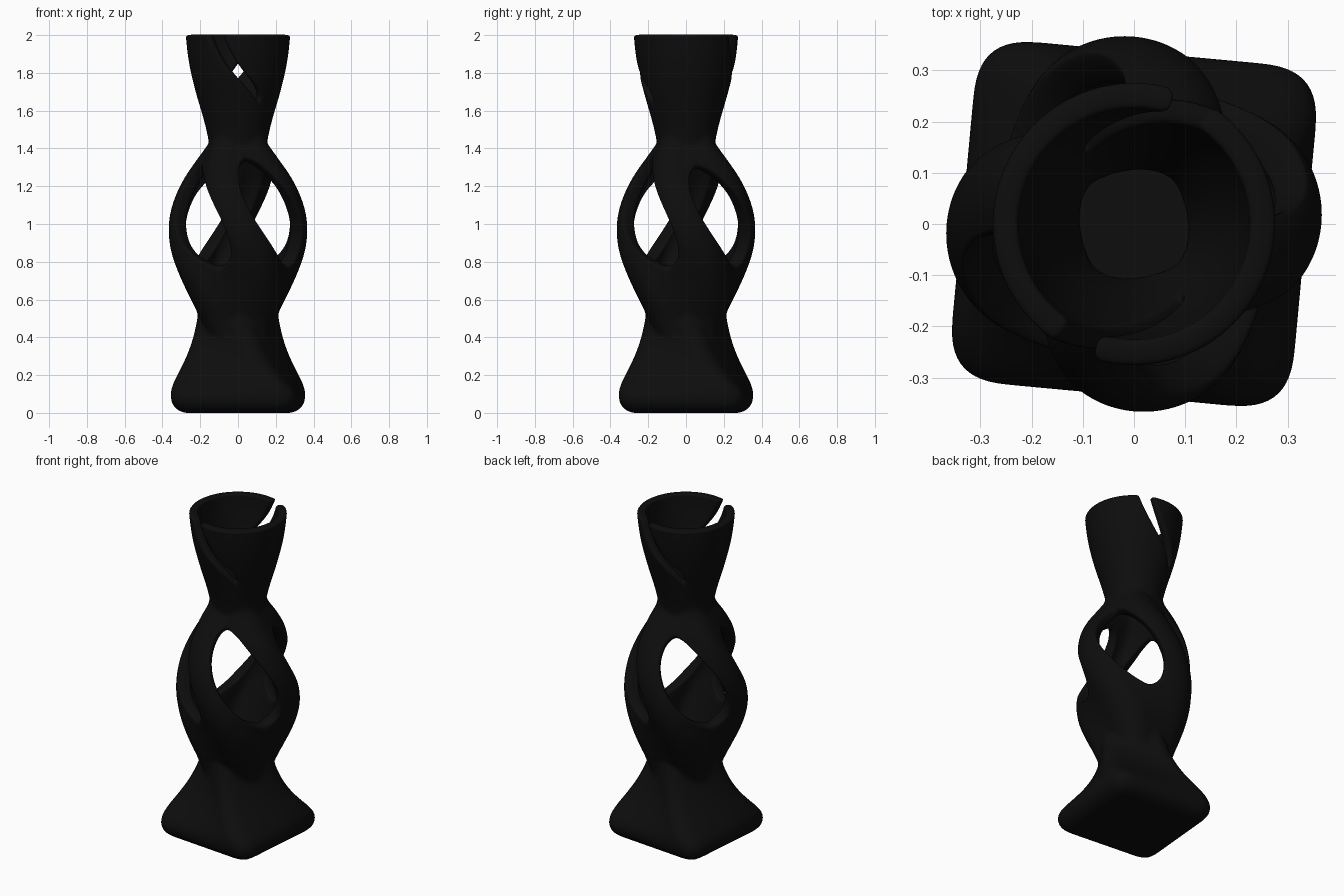
import bpy, bmesh
from math import sin, cos, atan2, radians, sqrt

cube = bpy.data.objects.get("Cube")
if cube:
    bpy.data.objects.remove(cube)

# Silhouettes of the three merged forms: height, half width, corner rounding
BASE = [(0, .285, .012), (.012, .32, .045), (.04, .349, .073), (.1, .36, .085),
        (.15, .349, .085), (.2, .324, .085), (.3, .274, .085), (.4, .238, .085),
        (.5, .216, .085), (.55, .208, .085), (.7, .17, .085), (.9, .05, .04)]
BODY = [(.3, .12, .06), (.435, .19, .1), (.53, .216, .13), (.6, .25, .14),
        (.65, .275, .145), (.75, .32, .15), (.85, .353, .16), (.95, .367, .16),
        (1.05, .36, .155), (1.15, .33, .14), (1.25, .28, .12), (1.35, .212, .1),
        (1.43, .155, .08), (1.52, .125, .06), (1.6, .09, .05)]
CUP = [(1.3, .13, .13), (1.43, .154, .154), (1.5, .168, .168), (1.6, .195, .195),
       (1.7, .225, .225), (1.8, .25, .25), (1.9, .267, .267), (2, .277, .277)]
# Angle of the seam between two strands, by height
SEAM = [(0, 40), (.1, 40), (.5, 3.2), (1.3, -70.4), (1.4, -78), (1.64, -57),
        (1.7, -66), (1.8, -90), (1.9, -106), (2, -116)]
COLUMNS = 14


def sample(table, z, col):
    """Smooth interpolation of one table column."""
    z = min(max(z, table[0][0]), table[-1][0])
    i = 0
    while i < len(table) - 2 and z > table[i + 1][0]:
        i += 1

    def slope(k):
        a, b = table[max(k - 1, 0)], table[min(k + 1, len(table) - 1)]
        return (b[col] - a[col]) / (b[0] - a[0])
    a, b = table[i], table[i + 1]
    w = b[0] - a[0]
    t = (z - a[0]) / w
    return ((2*t**3 - 3*t**2 + 1) * a[col] + (t**3 - 2*t**2 + t) * w * slope(i)
            + (3*t**2 - 2*t**3) * b[col] + (t**3 - t**2) * w * slope(i + 1))


def fold(deg):
    return (deg + 45) % 90 - 45


def section(table, z, deg, twist):
    """Polar radius of a rounded square with corners turned to twist."""
    half, c = sample(table, z, 1), sample(table, z, 2)
    d = max(0, (half - c) / cos(radians(fold(twist))))
    phi = abs(radians(fold(deg - twist)))
    if phi <= atan2(c * sqrt(.5), d + c * sqrt(.5)):
        return d * cos(phi) + sqrt(max(0, c*c - (d * sin(phi))**2))
    return (d * sqrt(.5) + c) / cos(radians(45) - phi)


def radius(z, deg):
    """Outer surface: twisted base, twisted body half a step on, round cup."""
    turn = 40 - 92 * (max(z, .1) - .1)
    return max(section(BASE, z, deg, turn), section(BODY, z, deg, turn + 45),
               section(CUP, z, deg, 0) if z > 1.2 else 0)


def gap(z, k):
    """Half angle of the opening at seam k: side window, then rim slit."""
    low, high = .76, 1.36 if k % 4 == 0 else 1.32
    t = (2 * z - low - high) / (high - low)
    if abs(t) < .999:
        return 29 * sqrt(1 - t * t)
    if k % 2 == 0 and z > 1.641:
        return 8 * min(1, sqrt((z - 1.64) / .1))
    return 0


# Rows: underside disc, rounded foot, then the body
rows = [(0, f) for f in (0, .35, .7, .93)] + [(z, 1) for z in (0, .012, .04, .08)]
heights = [.12 + .04 * i for i in range(48)] + [.5, .54, 1.42, 1.46, 1.985]
rows += [(z, 1) for z in sorted(heights)]

bm = bmesh.new()
for k in range(4):
    grid = []
    for z, f in rows:
        seam = sample(SEAM, z, 1) + 90 * k
        start, end = seam + gap(z, k), seam + 90 - gap(z, k + 1)
        line = []
        for j in range(COLUMNS + 1):
            deg = start + (end - start) * j / COLUMNS
            r = f * radius(z, deg)
            line.append(bm.verts.new((r * cos(radians(deg)), r * sin(radians(deg)), z)))
        grid.append(line)
    for a, b in zip(grid, grid[1:]):
        for j in range(COLUMNS):
            bm.faces.new((a[j], a[j + 1], b[j + 1], b[j]))
bmesh.ops.remove_doubles(bm, verts=bm.verts, dist=.0004)
for face in bm.faces:
    face.smooth = True
mesh = bpy.data.meshes.new("twisted_vase")
bm.to_mesh(mesh)
bm.free()
vase = bpy.data.objects.new("twisted_vase", mesh)
bpy.context.collection.objects.link(vase)

# Wall thickness, heavier in the strands, and rounded rims
heavy = vase.vertex_groups.new(name="strand_thickness")
for v in mesh.vertices:
    heavy.add([v.index], max(0, 1 - ((v.co.z - .97) / .4) ** 2), "REPLACE")
wall = vase.modifiers.new("wall", "SOLIDIFY")
wall.thickness = .078
wall.offset = -1
wall.vertex_group = heavy.name
wall.thickness_vertex_group = .64
rounding = vase.modifiers.new("rounding", "SUBSURF")
rounding.levels = rounding.render_levels = 2

# Colour
black = bpy.data.materials.new("matte_black")
black.use_nodes = True
black.diffuse_color = (.004, .004, .004, 1)
black.node_tree.nodes["Principled BSDF"].inputs["Base Color"].default_value = (.004, .004, .004, 1)
mesh.materials.append(black)
